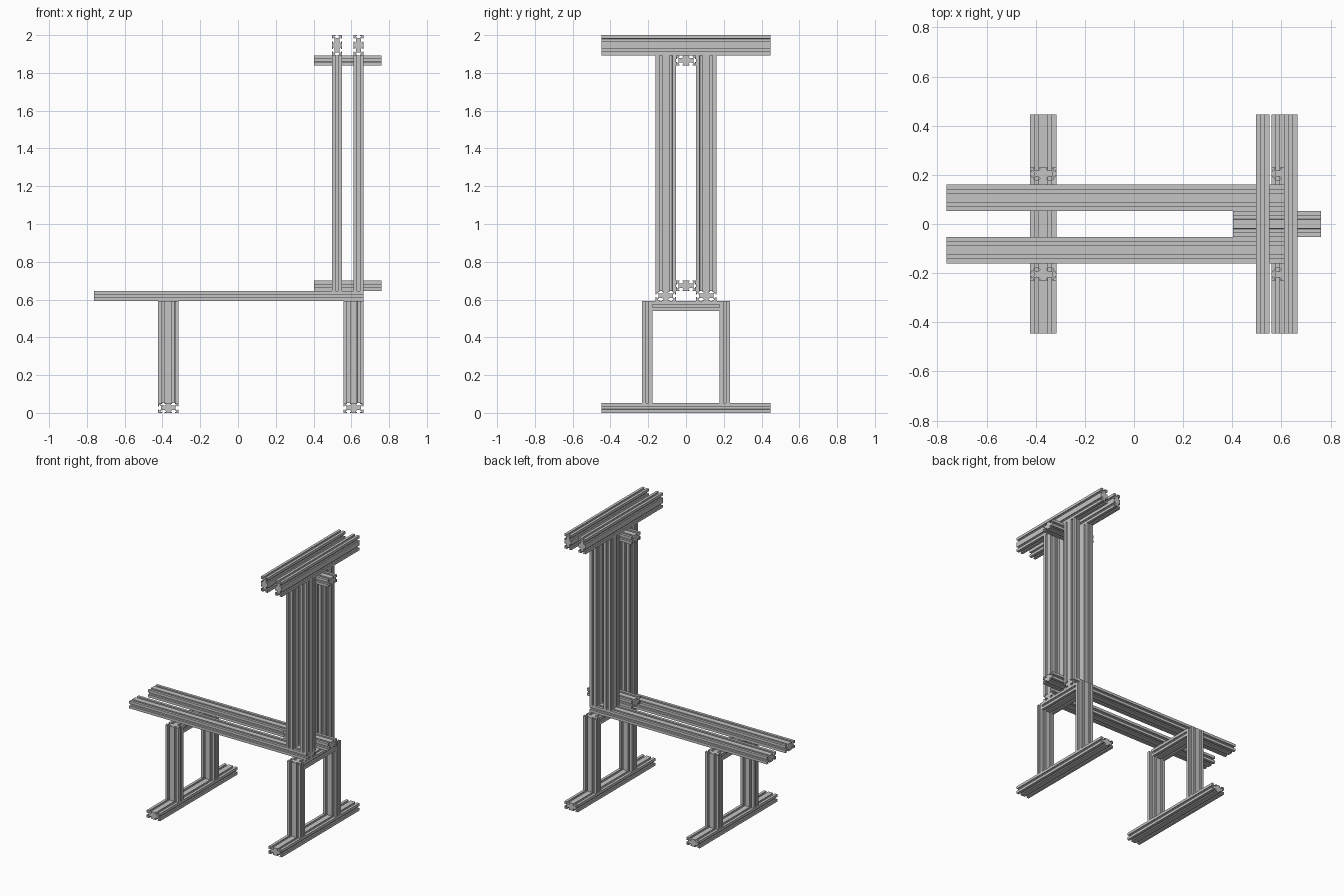
import bpy
import bmesh
from mathutils import Matrix, Vector

cube = bpy.data.objects.get("Cube")
if cube:
    bpy.data.objects.remove(cube, do_unlink=True)

# One plain metal colour
metal = bpy.data.materials.new("aluminium grey")
metal.use_nodes = True
GREY = (0.56, 0.56, 0.56, 1)
metal.diffuse_color = GREY
metal.node_tree.nodes["Principled BSDF"].inputs["Base Color"].default_value = GREY

CELL = 0.0535         # side of one square cell of the double slotted bar
U = CELL / 20         # profile drawing unit

# Quarter of the slotted outline of two cells side by side
QUARTER = [(7.2, 10), (7.2, 8), (4.8, 8), (4.8, 7), (7.3, 4.5), (12.7, 4.5),
           (15.2, 7), (15.2, 8), (12.8, 8), (12.8, 10), (20, 10), (20, 2.8),
           (18, 2.8), (18, 5.2), (17, 5.2), (14.5, 2.7)]
HALF = QUARTER + [(a, -b) for a, b in reversed(QUARTER)]
OUTLINE = HALF + [(-a, -b) for a, b in HALF]
AXES = {"x": Vector((1, 0, 0)), "y": Vector((0, 1, 0)), "z": Vector((0, 0, 1))}


def bar(name, centre, length, along, wide):
    """Slotted bar running along one axis, with its wide face on another."""
    bm = bmesh.new()
    rings = []
    for z in (-length / 2, length / 2):
        ring = [bm.verts.new((a * U, b * U, z)) for a, b in OUTLINE]
        bm.faces.new(ring)
        rings.append(ring)
    low, high = rings
    for i in range(len(low)):
        bm.faces.new((low[i - 1], low[i], high[i], high[i - 1]))
    bmesh.ops.triangulate(bm, faces=[f for f in bm.faces if len(f.verts) > 4])
    w, l = AXES[wide], AXES[along]
    turn = Matrix((w, l.cross(w), l)).transposed().to_4x4()
    bm.transform(Matrix.Translation(centre) @ turn)
    bmesh.ops.recalc_face_normals(bm, faces=bm.faces)
    mesh = bpy.data.meshes.new(name)
    bm.to_mesh(mesh)
    bm.free()
    mesh.materials.append(metal)
    bpy.context.collection.objects.link(bpy.data.objects.new(name, mesh))


# Heights of the stacked levels
SEAT = 0.593                  # underside of the long rails
MAST = SEAT + CELL            # foot of the uprights
TOP = 2 - 2 * CELL            # underside of the top beams
SIDES = (("right", -1), ("left", 1))

# Two leg frames
for end, x in (("outer", -0.369), ("mast", 0.612)):
    bar(f"{end}_foot", (x, 0, CELL / 2), 0.893, "y", "x")
    for side, s in SIDES:
        bar(f"{end}_{side}_leg", (x, s * 0.205, (CELL + SEAT) / 2),
            SEAT - CELL, "z", "x")
    bar(f"{end}_crossbar", (x, 0, SEAT - CELL / 2), 0.357, "y", "x")

# Long rails
for side, s in SIDES:
    bar(f"{side}_rail", (-0.049, s * 0.107, SEAT + CELL / 2), 1.428, "x", "y")

# Paired uprights and the top beams they carry
for row, x in (("inner", 0.524), ("outer", 0.638)):
    for side, s in SIDES:
        bar(f"{row}_{side}_upright", (x, s * 0.107, (MAST + TOP) / 2),
            TOP - MAST, "z", "y")
    bar(f"{row}_top_beam", (x, 0, TOP + CELL), 0.893, "y", "z")

# Short spacers between the uprights
for level, z in (("lower", MAST + CELL / 2), ("upper", TOP - CELL / 2)):
    bar(f"{level}_spacer", (0.581, 0, z), 0.358, "x", "y")
